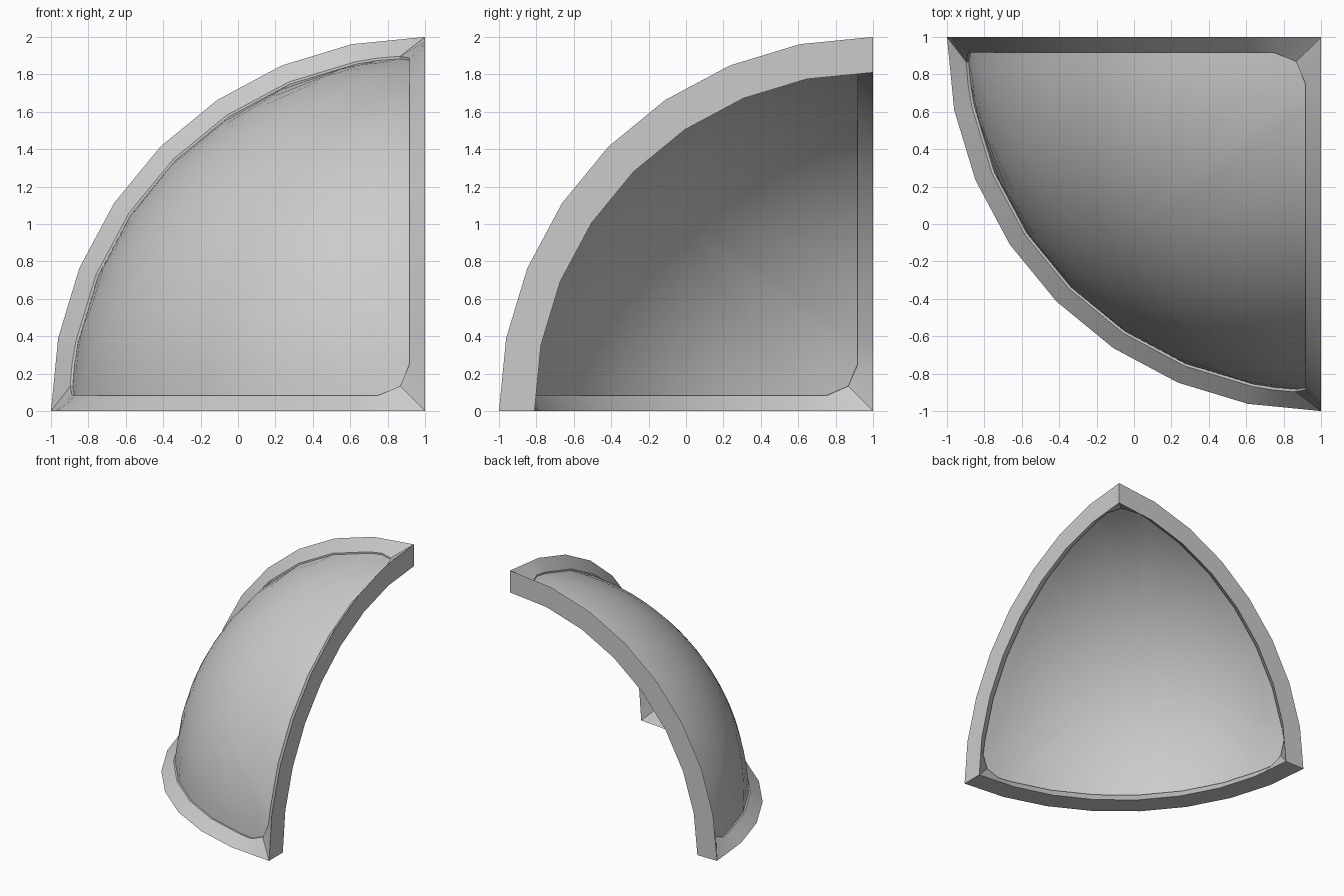
import bpy, bmesh
from math import radians, sin, cos, sqrt
from mathutils import Vector

if "Cube" in bpy.data.objects:
    bpy.data.objects.remove(bpy.data.objects["Cube"])

CENTRE = Vector((1, 1, 0))
LIP = 0.083          # how far the frame lip sits in from each cut plane
STEP = 11.25
ANGLES = [0, 7.6] + [STEP * k for k in range(1, 8)] + [82.4]


def world(p):
    return CENTRE + Vector((-p.x, -p.y, p.z))


def point(axis, deg, radius, offset):
    """Point on the arc from one axis to the next, moved in from its plane."""
    p = Vector((0, 0, 0))
    a, b, c = axis, (axis + 1) % 3, (axis + 2) % 3
    if offset and deg == 0:              # cut-off corner of the opening
        p[b] = p[c] = 0.133
        p[a] = sqrt(radius ** 2 - 2 * 0.133 ** 2)
        return p
    r = sqrt(radius ** 2 - offset ** 2)
    t = radians(deg)
    if not offset:                       # keep extra points on the chord
        f = deg % STEP
        r *= cos(radians(STEP / 2)) / cos(radians(f - STEP / 2))
    p[a], p[b], p[c] = r * cos(t), r * sin(t), offset
    return p


def loop(radius, offset):
    return [point(i, d, radius, offset) for i in range(3) for d in ANGLES]


def bridge(bm, r0, r1):
    n = len(r0)
    for i in range(n):
        j = (i + 1) % n
        bm.faces.new((r0[i], r0[j], r1[j], r1[i]))


def finish(bm, name, angle):
    me = bpy.data.meshes.new(name)
    bm.to_mesh(me)
    bm.free()
    ob = bpy.data.objects.new(name, me)
    bpy.context.collection.objects.link(ob)
    bpy.ops.object.select_all(action='DESELECT')
    ob.select_set(True)
    bpy.context.view_layer.objects.active = ob
    bpy.ops.object.shade_smooth_by_angle(angle=radians(angle))


# Three-sided rim: flat cut faces tapering to a thin lip
bm = bmesh.new()
section = [(2.0, 0), (1.906, LIP), (1.874, LIP), (1.81, 0)]
rings = [[bm.verts.new(world(p)) for p in loop(r, o)] for r, o in section]
for k in range(4):
    bridge(bm, rings[k], rings[(k + 1) % 4])
bmesh.ops.recalc_face_normals(bm, faces=bm.faces)
finish(bm, "rim_frame", 30)

# Curved panel filling the opening
bm = bmesh.new()
R, N = 1.893, 10
edge = [p.normalized() for p in loop(1.89, LIP)]
mid = Vector((1, 1, 1)).normalized()
rings = [[bm.verts.new(world(p.lerp(mid, k / N).normalized() * R)) for p in edge]
         for k in range(N)]
for k in range(N - 1):
    bridge(bm, rings[k], rings[k + 1])
tip = bm.verts.new(world(mid * R))
for i in range(len(edge)):
    bm.faces.new((rings[-1][i], rings[-1][(i + 1) % len(edge)], tip))
bm.normal_update()
for f in bm.faces:
    if f.normal.dot(f.calc_center_median() - CENTRE) < 0:
        f.normal_flip()
finish(bm, "dome_panel", 40)
